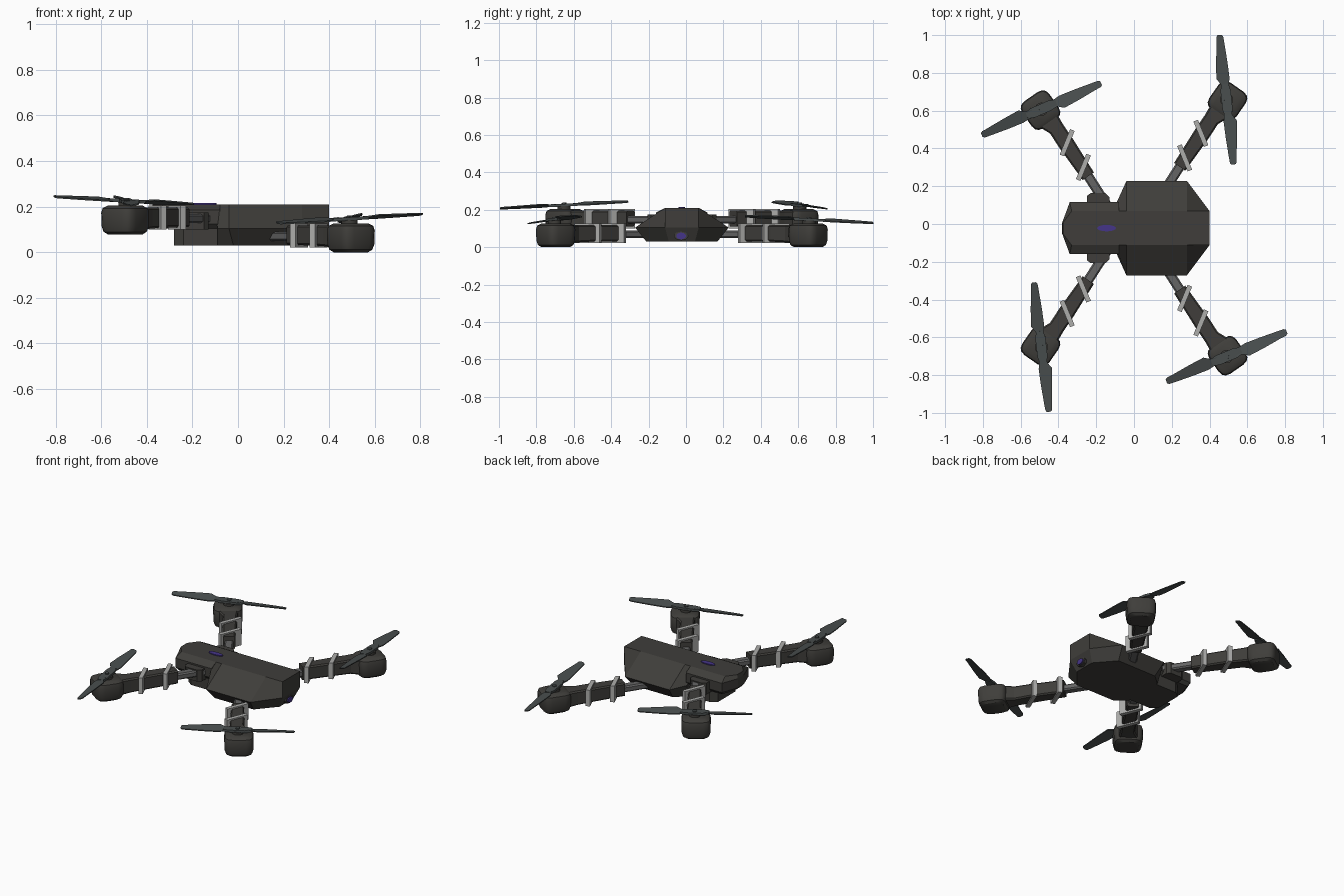
import bpy, bmesh, math
from mathutils import Vector

if "Cube" in bpy.data.objects:
    bpy.data.objects.remove(bpy.data.objects["Cube"])

YC = -0.022  # body mid plane


def mat(name, r, g, b):
    m = bpy.data.materials.new(name)
    m.diffuse_color = (r, g, b, 1)
    m.use_nodes = True
    m.node_tree.nodes["Principled BSDF"].inputs["Base Color"].default_value = m.diffuse_color
    return m


SHELL = mat("shell", 0.05, 0.048, 0.043)
BLADE = mat("blade", 0.065, 0.075, 0.075)
ROD = mat("rod", 0.13, 0.13, 0.13)
CLIP = mat("clip", 0.42, 0.42, 0.41)
PURPLE = mat("purple", 0.06, 0.035, 0.25)


def loft(name, parts, material, smooth=False):
    """Each part is a list of equal-length rings, skinned and capped."""
    bm = bmesh.new()
    for rings in parts:
        vs = [[bm.verts.new(p) for p in r] for r in rings]
        n = len(vs[0])
        for a, b in zip(vs, vs[1:]):
            for i in range(n):
                j = (i + 1) % n
                bm.faces.new((a[i], a[j], b[j], b[i]))
        bm.faces.new(vs[0])
        bm.faces.new(vs[-1])
    bmesh.ops.recalc_face_normals(bm, faces=bm.faces)
    me = bpy.data.meshes.new(name)
    bm.to_mesh(me)
    bm.free()
    me.materials.append(material)
    ob = bpy.data.objects.new(name, me)
    bpy.context.collection.objects.link(ob)
    if smooth:
        bpy.ops.object.select_all(action='DESELECT')
        ob.select_set(True)
        bpy.context.view_layer.objects.active = ob
        bpy.ops.object.shade_smooth_by_angle(angle=math.radians(35))
    return ob


def outline(half, z):
    """Closed ring from a half outline (x, half width)."""
    return ([(x, YC + w, z) for x, w in half] +
            [(x, YC - w, z) for x, w in reversed(half)])


def disc(c, u, v, ru, rv, n=16):
    c, u, v = Vector(c), Vector(u), Vector(v)
    return [c + u * ru * math.cos(2 * math.pi * i / n) + v * rv * math.sin(2 * math.pi * i / n)
            for i in range(n)]


# Main hull with wide waist and narrow flat top
loft("hull", [[
    outline([(-0.09, .13), (-0.02, .19), (0.26, .19), (0.365, .07)], .03),
    outline([(-0.09, .14), (-0.04, .25), (0.28, .25), (0.40, .09)], .105),
    outline([(-0.10, .09), (-0.04, .09), (0.28, .09), (0.40, .09)], .21)]], SHELL)

# Nose section and the belly box below it
loft("nose", [[
    outline([(-0.36, .03), (-0.33, .12), (-0.08, .12)], .105),
    outline([(-0.38, .03), (-0.34, .138), (-0.08, .138)], .125),
    outline([(-0.38, .03), (-0.34, .138), (-0.08, .138)], .185),
    outline([(-0.375, .03), (-0.33, .09), (-0.08, .09)], .21)]], SHELL)
loft("belly", [[
    outline([(-0.28, .09), (-0.24, .12), (-0.05, .12)], .03),
    outline([(-0.28, .09), (-0.24, .12), (-0.05, .12)], .11)]], SHELL)

# Arm hinge blocks on the nose
loft("hinge_blocks", [[
    outline([(-0.25, .17), (-0.23, .185), (-0.15, .185), (-0.13, .165)], z)
    for z in (.10, .175)]], SHELL)

# Top button and camera
X, Y, Z = (1, 0, 0), (0, 1, 0), (0, 0, 1)
loft("button", [[disc((-.145, YC, z), X, Y, .05, .017) for z in (.20, .216)]], PURPLE)
loft("camera_lens", [[disc((x, YC - .004, .06), Y, Z, .026, .018) for x in (.34, .398)]], PURPLE)
loft("camera_frame", [[disc((x, YC - .004, .06), Y, Z, .04, .024, 8) for x in (.34, .391)]], SHELL)

ARM = Vector((.57, .82, 0)).normalized()
SIDE = Vector((ARM.y, -ARM.x, 0))


def section(x, y, w, z0, z1):
    """Chamfered cross-section of an arm, w is half width."""
    c, m = Vector((x, y, 0)), .008
    prof = [(-w + m, z0), (w - m, z0), (w, z0 + m), (w, z1 - m),
            (w - m, z1), (-w + m, z1), (-w, z1 - m), (-w, z0 + m)]
    return [c + SIDE * s + Vector((0, 0, z)) for s, z in prof]


def pod_ring(z, k):
    ring = []
    for i in range(16):
        a = 2 * math.pi * (i + .5) / 16
        c, s = math.cos(a), math.sin(a)
        f = .088 * k
        p = ARM * math.copysign(abs(c) ** .45, c) * f + SIDE * math.copysign(abs(s) ** .45, s) * f
        ring.append(p + Vector((.495, .675, z)))
    return ring


def clip(x, y):
    d = Vector((.38, -.92, 0))
    n = Vector((.92, .38, 0))
    c = Vector((x, y, 0))
    return [[c + d * a * .073 + n * b * .013 + Vector((0, 0, z))
             for a, b in ((-1, -1), (1, -1), (1, 1), (-1, 1))] for z in (.022, .127)]


# Each arm: side signs, y and z shift, propeller direction with its tilt
ARMS = [("rear_left", 1, 1, 0, 0, (-.037, .343, -.018)),
        ("rear_right", 1, -1, 0, 0, (.318, .132, .019)),
        ("front_left", -1, 1, -.05, .078, (.318, .138, -.018)),
        ("front_right", -1, -1, -.05, .078, (-.04, .343, .018))]

for tag, sx, sy, dy, dz, pd in ARMS:
    def place(parts):
        return [[[(sx * p[0], YC + sy * (p[1] + dy), p[2] + dz) for p in r] for r in rings]
                for rings in parts]

    # Folding arm: thin rod, sleeve, neck and motor pod
    loft("arm_rod_" + tag, place([[section(.13, .15, .026, .05, .09),
                                   section(.29, .40, .026, .05, .09)]]), ROD)
    loft("arm_sleeve_" + tag, place([[section(.242, .325, .036, .032, .118),
                                      section(.36, .50, .043, .03, .118),
                                      section(.41, .575, .042, .026, .118),
                                      section(.445, .61, .055, .022, .118),
                                      section(.48, .65, .075, .02, .115)]]), SHELL)
    loft("motor_pod_" + tag, place([[pod_ring(.0, .72), pod_ring(.012, .9), pod_ring(.035, .98),
                                     pod_ring(.095, 1), pod_ring(.115, .94),
                                     pod_ring(.127, .72)]]), SHELL, True)
    # Pale clips around the sleeve
    loft("arm_clips_" + tag, place([clip(.268, .372), clip(.354, .502)]), CLIP)

    # Propeller
    hub = Vector((sx * .49, YC + sy * (.68 + dy), .148 + dz))
    u = Vector(pd).normalized()
    v = Vector((0, 0, 1)).cross(u).normalized()
    w = u.cross(v)
    spin = sx * sy
    parts = []
    for e in (1, -1):
        rings = []
        for r, a, b in ((.05, -.016, .016), (.085, -.022, .022), (.115, -.028, .042),
                        (.2, -.026, .034), (.31, -.02, .02), (.335, -.018, .018), (.345, -.011, .011)):
            rings.append([hub + e * u * r + e * spin * v * s + w * (spin * s * .22 * spin + t)
                          for s, t in ((a, -.003), (b, -.003), (b, .003), (a, .003))])
        parts.append(rings)
    loft("propeller_blades_" + tag, parts, BLADE)
    plate = [(-.085, -.018), (-.05, -.027), (.05, -.027), (.085, -.018),
             (.085, .018), (.05, .027), (-.05, .027), (-.085, .018)]
    loft("propeller_hub_" + tag,
         [[[hub + u * a + v * b + w * t for a, b in plate] for t in (-.008, .006)],
          [disc(hub + w * t, u, v, .013, .013, 12) for t in (0, .012)]], BLADE)
    loft("motor_shaft_" + tag,
         [[disc((hub.x, hub.y, z + dz), X, Y, .035, .035) for z in (.11, .142)]], SHELL, True)
